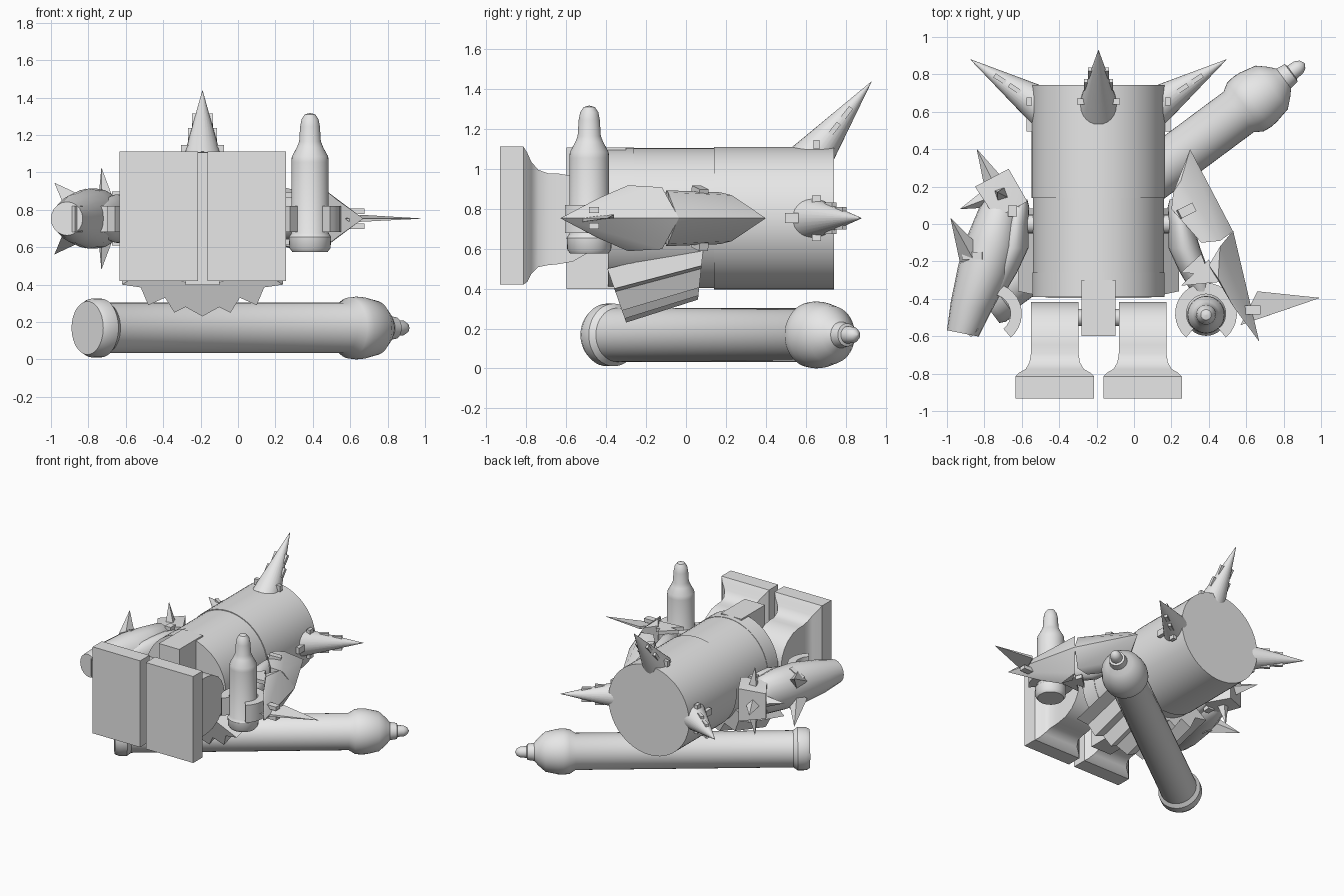
import bpy, bmesh, math
from mathutils import Vector

if "Cube" in bpy.data.objects:
    bpy.data.objects.remove(bpy.data.objects["Cube"])

GREY = bpy.data.materials.new("plain_grey")
GREY.diffuse_color = (0.8, 0.8, 0.8, 1)
GREY.use_nodes = True
GREY.node_tree.nodes["Principled BSDF"].inputs["Base Color"].default_value = GREY.diffuse_color
CX, CZ = -0.19, 0.753          # long axis of the figure


def finish(name, bm, angle=35):
    bmesh.ops.recalc_face_normals(bm, faces=bm.faces)
    me = bpy.data.meshes.new(name)
    bm.to_mesh(me)
    bm.free()
    me.materials.append(GREY)
    ob = bpy.data.objects.new(name, me)
    bpy.context.collection.objects.link(ob)
    bpy.ops.object.select_all(action='DESELECT')
    ob.select_set(True)
    bpy.context.view_layer.objects.active = ob
    bpy.ops.object.shade_smooth_by_angle(angle=math.radians(angle))
    return ob


def loft(name, rings, angle=35):
    """Skin a list of equal-length point loops and cap both ends."""
    bm = bmesh.new()
    vs = [[bm.verts.new(p) for p in r] for r in rings]
    n = len(vs[0])
    for a, b in zip(vs, vs[1:]):
        for i in range(n):
            bm.faces.new((a[i], a[(i + 1) % n], b[(i + 1) % n], b[i]))
    bm.faces.new(vs[0])
    bm.faces.new(vs[-1])
    return finish(name, bm, angle)


def revolve(name, start, end, profile, n=32):
    """Profile of (distance, radius) pairs turned about the line start-end."""
    s = Vector(start)
    d = (Vector(end) - s).normalized()
    q = d.to_track_quat('Z', 'Y')
    return loft(name, [[s + d * t + q @ Vector((r * math.cos(k * math.tau / n),
                r * math.sin(k * math.tau / n), 0)) for k in range(n)] for t, r in profile])


def spike(name, base, tip, r, n=4):
    return revolve(name, base, tip, [(0, r), ((Vector(tip) - Vector(base)).length, 0.001)], n)


def hull(name, pts, angle=35):
    bm = bmesh.new()
    for p in pts:
        bm.verts.new(p)
    res = bmesh.ops.convex_hull(bm, input=bm.verts)
    loose = [v for v in bm.verts if not v.link_faces]
    bmesh.ops.delete(bm, geom=loose, context='VERTS')
    return finish(name, bm, angle)


def box(name, c, size, axis=(0, 0, 1)):
    """Box whose local z points along axis."""
    q = Vector(axis).to_track_quat('Z', 'Y')
    return hull(name, [Vector(c) + q @ Vector((i * size[0] / 2, j * size[1] / 2, k * size[2] / 2))
                       for i in (-1, 1) for j in (-1, 1) for k in (-1, 1)])


def both(pts):
    """(x, y, half height) points duplicated above and below the arm plane."""
    return [(x, y, 0.753 + s * h) for x, y, h in pts for s in ((1, -1) if h else (1,))]


# body: trousers, middle and head as close-fitting cylinders
for name, y0, y1, r in (("trousers", -0.39, -0.26, 0.354), ("torso", -0.26, 0.14, 0.351),
                        ("head", 0.14, 0.742, 0.357)):
    revolve(name, (CX, y0, CZ), (CX, y1, CZ), [(0, r), (y1 - y0, r)], 64)
box("crotch", (CX, -0.45, CZ), (0.18, 0.30, 0.708))
revolve("hip_pin", (-0.32, -0.5, CZ), (-0.06, -0.5, CZ), [(0, 0.045), (0.26, 0.045)], 20)

# legs: flared feet, rounded hinge ends
leg = [(-0.932, 0.21, 0.42, 1.112), (-0.815, 0.21, 0.42, 1.112), (-0.795, 0.19, 0.435, 1.08),
       (-0.775, 0.155, 0.475, 1.035), (-0.74, 0.135, 0.508, 0.995), (-0.69, 0.127, 0.518, 0.978)]
for a in (0, 20, 40, 55, 70, 82, 89):
    c, s = math.cos(math.radians(a)), math.sin(math.radians(a))
    leg.append((-0.645 + 0.228 * s, 0.127, 0.75 - 0.228 * c, 0.75 + 0.228 * c))
for name, x in (("left_leg", -0.424), ("right_leg", 0.046)):
    loft(name, [[(x - h, y, a), (x + h, y, a), (x + h, y, b), (x - h, y, b)]
                for y, h, a, b in leg])

# three horns around the head, each with studs at its root
for name, ang, ytip in (("top_horn", 90, 0.93), ("right_horn", 0, 0.88), ("left_horn", 180, 0.88)):
    a = math.radians(ang)
    out = Vector((math.cos(a), 0, math.sin(a)))
    side = Vector((-math.sin(a), 0, math.cos(a)))
    o = Vector((CX, 0, CZ))
    base, tip = o + out * 0.29 + Vector((0, 0.62, 0)), o + out * 0.685 + Vector((0, ytip, 0))
    spike(name, base, tip, 0.11, 28)
    for s in (-1, 1):
        box(name + "_stud", o + out * 0.37 + side * s * 0.09 + Vector((0, 0.655, 0)),
            (0.03, 0.045, 0.05), side)
        for t in (0.4, 0.6):
            p = base.lerp(tip, t) + side * s * 0.11 * (1 - t)
            box(name + "_plate", p, (0.025, 0.025, 0.07), tip - base)
    if ang != 90:
        box(name + "_front_stud", o + out * 0.36 + Vector((0, 0.53, 0)), (0.05, 0.05, 0.07), (0, 1, 0))

# shoulders, arms and gripping hands, mirrored about the body axis
for name, m in (("right", 1), ("left", -1)):
    revolve(name + "_shoulder_pin", (CX + m * 0.33, 0, CZ), (CX + m * 0.42, 0, CZ),
            [(0, 0.05), (0.09, 0.05)], 20)
    rings = []
    for x, y, w, h in ((0.41, 0.13, 0.03, 0.06), (0.425, 0.09, 0.055, 0.11), (0.44, 0, 0.065, 0.13),
                       (0.46, -0.13, 0.085, 0.13), (0.51, -0.25, 0.08, 0.11), (0.55, -0.36, 0.055, 0.07)):
        rings.append([(CX + m * (x + w * math.cos(k * math.tau / 20)), y,
                       CZ + h * math.sin(k * math.tau / 20)) for k in range(20)])
    loft(name + "_arm", rings)
    grip = []
    for k in range(25):
        a = math.radians(-50 + 280 * k / 24)
        c, s = math.cos(a), math.sin(a)
        grip.append([(CX + m * 0.575 + r * c, -0.48 + r * s, z)
                     for r, z in ((0.105, 0.68), (0.165, 0.68), (0.165, 0.82), (0.105, 0.82))])
    loft(name + "_hand", grip)

# right arm armour
hull("right_shoulder_plate", both([(0.30, 0.40, 0), (0.53, -0.04, 0), (0.25, 0.23, 0.115),
     (0.21, 0.17, 0.13), (0.20, 0.08, 0.13), (0.36, -0.10, 0.14), (0.46, -0.09, 0.13)]))
hull("right_forearm_plate", both([(0.53, -0.035, 0), (0.67, -0.63, 0), (0.46, -0.12, 0.155),
     (0.45, -0.29, 0.165), (0.53, -0.44, 0.10), (0.40, -0.22, 0.15)]))
for s in (-1, 1):
    for pts in (((0.25, -0.33), (0.46, -0.31), (0.40, -0.19)), ((0.25, -0.26), (0.40, -0.27), (0.36, -0.16))):
        hull("jagged_edge", [(x, y, CZ + s * z) for x, y in pts for z in (0.11, 0.14)])
    box("right_stud", (0.28, 0.07, CZ + s * 0.135), (0.05, 0.09, 0.04), (0.2, 0.1, 1))
    box("right_stud", (0.63, -0.46, CZ + s * 0.04), (0.09, 0.05, 0.03))
hull("blade_spike", [(0.57, -0.54, CZ), (0.66, -0.36, CZ), (0.66, -0.36, CZ + 0.02),
                     (0.60, -0.53, CZ - 0.02), (0.995, -0.395, CZ)])

# left arm armour: tapered bracer and studded shoulder block
rings = []
for x, y, w, h in ((-0.72, 0.12, 0.075, 0.10), (-0.72, 0.06, 0.11, 0.145), (-0.755, -0.1, 0.14, 0.16),
                   (-0.80, -0.25, 0.14, 0.16), (-0.87, -0.44, 0.11, 0.13), (-0.915, -0.585, 0.085, 0.09)):
    rings.append([(x + w * math.cos(k * math.tau / 20), y - 0.2 * w * math.cos(k * math.tau / 20),
                   CZ + h * math.sin(k * math.tau / 20)) for k in range(20)])
loft("left_bracer", rings)
hull("left_shoulder_block", both([(-0.85, 0.20, 0.10), (-0.67, 0.295, 0.13),
                                  (-0.57, 0.12, 0.13), (-0.74, 0.03, 0.13)]))
spike("block_side_spike", (-0.75, 0.22, CZ), (-0.84, 0.40, CZ), 0.055)
spike("block_outer_spike", (-0.80, 0.13, CZ), (-0.93, 0.08, CZ), 0.045)
for s in (-1, 1):
    spike("block_spike", (-0.71, 0.16, CZ + s * 0.12), (-0.73, 0.17, CZ + s * 0.27), 0.04)
    spike("bracer_spike", (-0.87, -0.17, CZ + s * 0.07), (-0.98, 0.03, CZ + s * 0.19), 0.07)
    box("block_stud", (-0.65, 0.07, CZ + s * 0.12), (0.05, 0.06, 0.05), (0, 0, 1))
    box("bracer_stud", (-0.86, -0.17, CZ + s * 0.12), (0.04, 0.12, 0.03), (-0.5, 0, s))

# bottle held upright
revolve("bottle", (0.385, -0.485, 0.575), (0.385, -0.485, 2),
        [(0, 0.095), (0.02, 0.11), (0.08, 0.113), (0.10, 0.10), (0.48, 0.10), (0.51, 0.097),
         (0.56, 0.07), (0.59, 0.058), (0.67, 0.053), (0.71, 0.045), (0.735, 0.028), (0.742, 0.003)])

# large flask lying diagonally below
revolve("lying_flask", (-0.805, -0.415, 0.168), (0.877, 0.835, 0.168),
        [(0, 0.142), (0.03, 0.157), (0.09, 0.157), (0.12, 0.135), (1.70, 0.135), (1.745, 0.163),
         (1.79, 0.168), (1.83, 0.165), (1.92, 0.145), (1.97, 0.10), (2.0, 0.066), (2.05, 0.058),
         (2.055, 0.043), (2.10, 0.04), (2.125, 0.026), (2.138, 0.003)], 40)

# zigzag ruff under the back, slanting up toward the head
zig = [(0.08, 0.50), (0.24, 0.40), (0.14, 0.385), (0.10, 0.29), (0.01, 0.33), (-0.04, 0.25),
       (-0.10, 0.28)]
zig += [(CX, 0.23)] + [(2 * CX - x, z) for x, z in reversed(zig)]
loft("zigzag_ruff", [[(x, y - 0.35 * (z - 0.23) * k, z + dz) for x, z in zig]
                     for y, dz, k in ((-0.30, 0, 1), (0.06, 0.115, -0.3))], 20)
